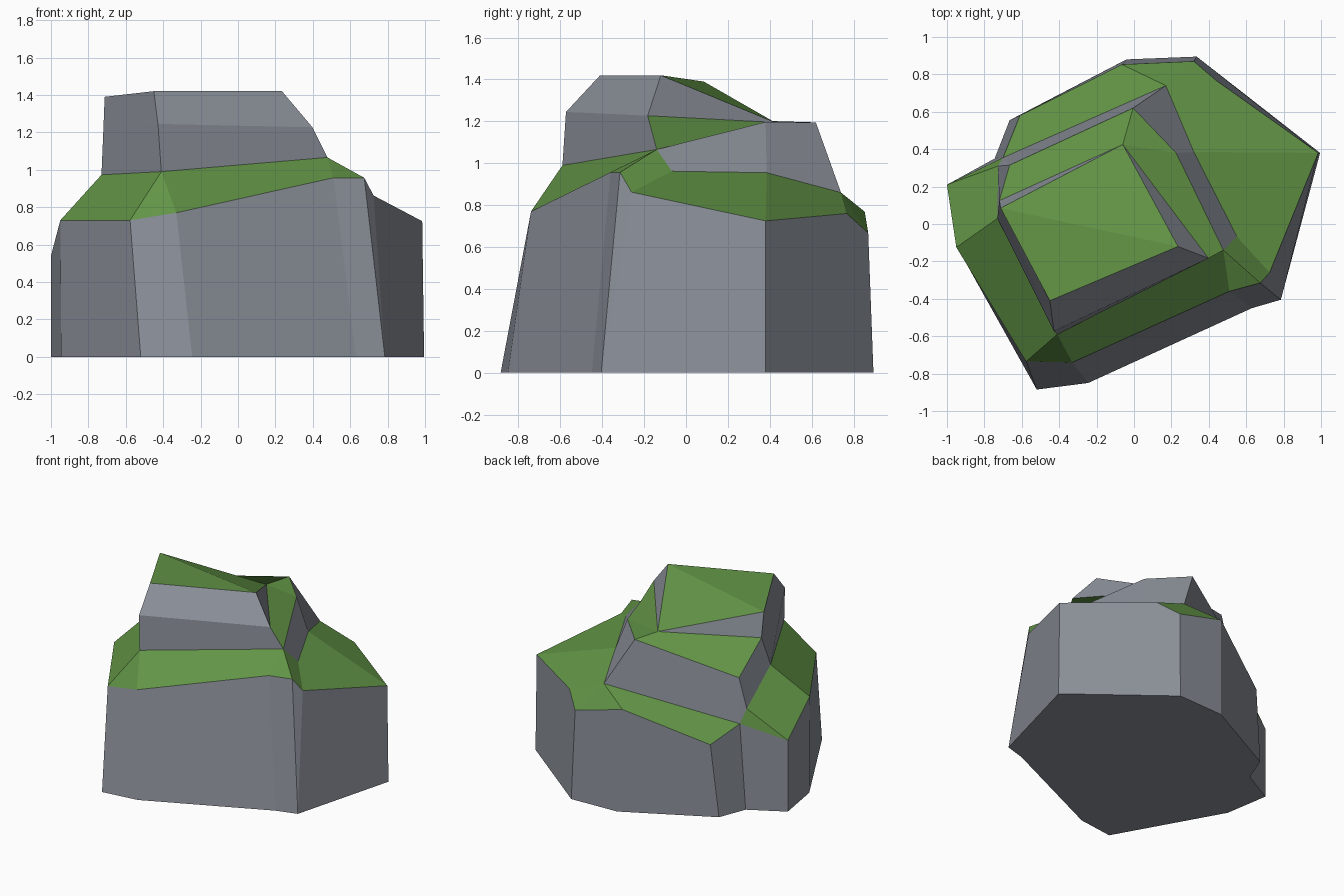
import bpy
import bmesh
from mathutils import Vector

cube = bpy.data.objects.get("Cube")
if cube:
    bpy.data.objects.remove(cube, do_unlink=True)


def make_material(name, color):
    mat = bpy.data.materials.new(name)
    mat.use_nodes = True
    mat.diffuse_color = color
    bsdf = mat.node_tree.nodes["Principled BSDF"]
    bsdf.inputs["Base Color"].default_value = color
    bsdf.inputs["Roughness"].default_value = 0.9
    return mat


stone = make_material("grey_stone", (0.26, 0.28, 0.32, 1))
moss = make_material("green_moss", (0.122, 0.296, 0.061, 1))

# Ground outline, counter-clockwise from the front left-hand corner
foot = dict(
    foot_west=(-1, .21, 0), foot_sw=(-.945, -.125, 0),
    foot_front=(-.52, -.885, 0), foot_front_b=(-.245, -.85, 0),
    foot_se=(.63, -.45, 0), foot_se_b=(.785, -.405, 0),
    foot_east=(.995, .38, 0), foot_back=(.335, .895, 0),
    foot_back_b=(-.04, .88, 0), foot_nw=(-.665, .555, 0),
    foot_notch=(-.745, .35, 0))

# Rim where the stone wall meets the sloping moss ledge
rim = dict(
    rim_west=(-1, .21, .54), rim_sw=(-.95, -.125, .73),
    rim_front=(-.577, -.735, .73), rim_front_b=(-.33, -.74, .77),
    rim_se=(.51, -.36, .957), rim_se_b=(.675, -.315, .957),
    rim_se_c=(.725, -.26, .862), rim_east=(.985, .38, .725),
    rim_ne=(.44, .767, .76), rim_back=(.32, .87, .667),
    rim_back_b=(-.065, .853, .769), rim_nw=(-.61, .58, .544),
    rim_notch=(-.7, .355, .641))

# Foot of the upper boulder
neck = dict(
    neck_west=(-.727, .31, .745), neck_sw=(-.73, .03, .973),
    neck_front=(-.41, -.59, .99), neck_se=(.478, -.14, 1.066),
    neck_se_b=(.55, -.067, .962), neck_east=(.32, .385, .955),
    neck_back=(.17, .74, .86))

# Shoulder of the upper boulder, and its tilted summit
shoulder = dict(
    sh_nw=(-.665, .315, .965), sh_west=(-.72, .125, 1.21),
    sh_front=(-.428, -.573, 1.245), sh_se=(.398, -.183, 1.227),
    sh_east=(.225, .38, 1.197), sh_back=(-.005, .62, 1.195))
summit = dict(
    top_west=(-.713, .085, 1.39), top_front=(-.45, -.41, 1.42),
    top_se=(.235, -.12, 1.42), top_back=(-.06, .425, 1.195))

points = {**foot, **rim, **neck, **shoulder, **summit}
core = Vector((-.1, 0, .4))


def strip(lower, upper):
    """Faces between two equally long runs; repeated names give triangles."""
    lower, upper = lower.split(), upper.split()
    faces = []
    for i in range(len(lower) - 1):
        loop = [lower[i], lower[i + 1], upper[i + 1], upper[i]]
        faces.append(list(dict.fromkeys(loop)))
    return faces


def make_part(name, faces, mat):
    bm = bmesh.new()
    verts = {}
    for loop in faces:
        for key in loop:
            if key not in verts:
                verts[key] = bm.verts.new(points[key])
        face = bm.faces.new([verts[key] for key in loop])
        face.normal_update()
        # Every face looks away from the heart of the rock
        if face.normal.dot(face.calc_center_median() - core) < 0:
            face.normal_flip()
    mesh = bpy.data.meshes.new(name)
    bm.to_mesh(mesh)
    bm.free()
    mesh.materials.append(mat)
    obj = bpy.data.objects.new(name, mesh)
    bpy.context.collection.objects.link(obj)


# Lower stone wall with its underside
wall = strip(
    "foot_west foot_sw foot_front foot_front_b foot_se foot_se_b foot_se_b foot_east",
    "rim_west rim_sw rim_front rim_front_b rim_se rim_se_b rim_se_c rim_east")
wall.append("foot_east foot_back rim_back rim_ne rim_east".split())
wall += strip(
    "foot_back foot_back_b foot_nw foot_notch foot_west",
    "rim_back rim_back_b rim_nw rim_notch rim_west")
make_part("lower_rock", wall + [list(foot)], stone)

# Moss ledge around the upper boulder
ledge = strip(
    "rim_west rim_sw rim_front rim_front_b rim_se rim_se_b rim_se_c rim_east rim_ne",
    "neck_west neck_sw neck_front neck_front neck_se neck_se neck_se_b neck_east neck_back")
ledge += strip("rim_ne rim_back rim_back_b", "neck_back neck_back neck_back")
ledge.append("rim_back_b rim_nw rim_notch neck_back".split())
ledge.append("rim_notch rim_west neck_west".split())
make_part("moss_ledge", ledge, moss)

# Upper boulder sides
boulder = strip(
    "rim_notch neck_west neck_sw neck_front neck_se",
    "sh_nw sh_nw sh_west sh_front sh_se")
boulder += strip(
    "neck_se neck_se_b neck_east neck_back rim_notch",
    "neck_se neck_se sh_east sh_back sh_nw")
boulder += strip(
    "top_back sh_west sh_front sh_se top_back",
    "top_back top_west top_front top_se top_back")
# The slanted corner is a single quad rather than a triangle fan
boulder = [f for f in boulder if f != "neck_se neck_se_b".split()]
boulder = [f for f in boulder if set(f) != set("neck_se neck_se_b neck_east sh_east".split())]
boulder = [f for f in boulder if not {"neck_se_b", "neck_east"} <= set(f)]
boulder.append("neck_se neck_se_b neck_east sh_east".split())
make_part("upper_rock", boulder, stone)

# Moss on the shoulder terraces and on the summit
terrace = strip("sh_back sh_nw", "top_back sh_west")
terrace += strip("neck_se sh_east sh_back", "sh_se top_back top_back")
make_part("moss_terrace", terrace, moss)
make_part("moss_summit", strip("top_front top_se top_back", "top_west top_west top_west"), moss)
